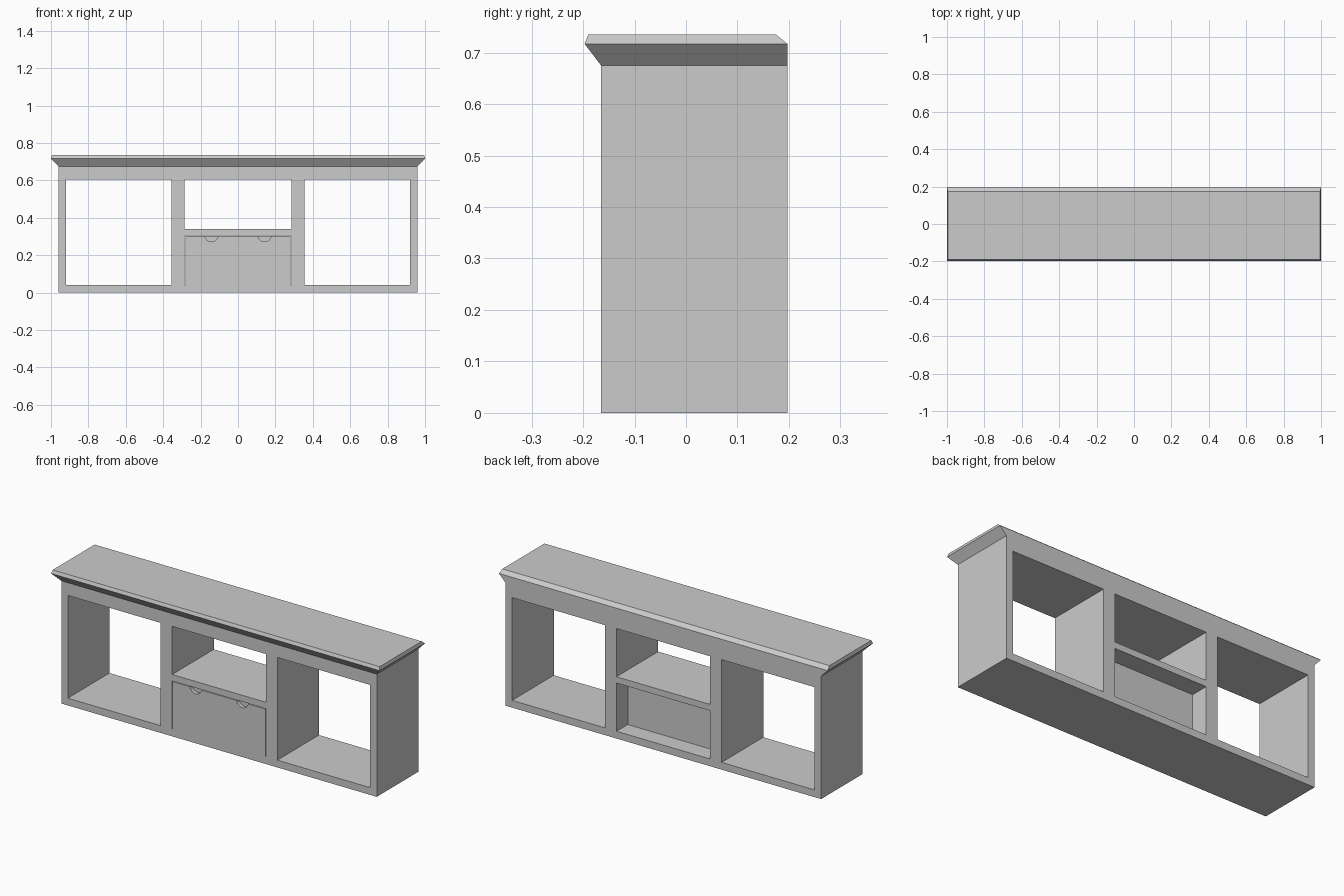
import bpy, bmesh
from math import pi

cube = bpy.data.objects.get("Cube")
if cube:
    bpy.data.objects.remove(cube, do_unlink=True)

# Single painted finish
GREY = (0.6, 0.6, 0.6, 1)
paint = bpy.data.materials.new("grey_paint")
paint.use_nodes = True
paint.diffuse_color = GREY
paint.node_tree.nodes["Principled BSDF"].inputs["Base Color"].default_value = GREY

FRONT, BACK = -0.165, 0.197


def finish(name, bm):
    bmesh.ops.recalc_face_normals(bm, faces=bm.faces[:])
    mesh = bpy.data.meshes.new(name)
    bm.to_mesh(mesh)
    bm.free()
    mesh.materials.append(paint)
    obj = bpy.data.objects.new(name, mesh)
    bpy.context.collection.objects.link(obj)
    return obj


def loft(name, rings):
    """Join stacked rectangles given as (x0, x1, y0, y1, z)."""
    bm = bmesh.new()
    loops = [[bm.verts.new(p) for p in ((x0, y0, z), (x1, y0, z), (x1, y1, z), (x0, y1, z))]
             for x0, x1, y0, y1, z in rings]
    bm.faces.new(loops[0])
    bm.faces.new(loops[-1])
    for low, high in zip(loops, loops[1:]):
        for i in range(4):
            j = (i + 1) % 4
            bm.faces.new((low[i], low[j], high[j], high[i]))
    return finish(name, bm)


def box(name, x0, x1, y0, y1, z0, z1):
    return loft(name, [(x0, x1, y0, y1, z0), (x0, x1, y0, y1, z1)])


def cut(target, cutter):
    mod = target.modifiers.new("cut", "BOOLEAN")
    mod.operation = "DIFFERENCE"
    mod.solver = "EXACT"
    mod.object = cutter
    cutter.hide_render = True
    bpy.context.view_layer.objects.active = target
    bpy.ops.object.modifier_apply(modifier=mod.name)
    bpy.data.objects.remove(cutter, do_unlink=True)


# Cabinet frame with four openings running from front to back
frame = box("cabinet_frame", -0.96, 0.96, FRONT, BACK, 0, 0.675)
openings = [(-0.92, -0.355, 0.04, 0.605), (0.355, 0.92, 0.04, 0.605),
            (-0.285, 0.285, 0.34, 0.605), (-0.285, 0.285, 0.04, 0.305)]
for x0, x1, z0, z1 in openings:
    cut(frame, box("opening_cutter", x0, x1, -0.5, 0.5, z0, z1))

# Flared top board, flush with the back of the cabinet
loft("top_board", [(-0.96, 0.96, FRONT, BACK, 0.675),
                   (-1.0, 1.0, -0.197, BACK, 0.717),
                   (-0.995, 0.995, -0.19, 0.175, 0.735)])

# Two deep drawers with half-round finger notches
for side, label in ((-1, "right"), (1, "left")):
    x0, x1 = sorted((side * 0.001, side * 0.282))
    drawer = box(label + "_drawer", x0, x1, FRONT, 0.1, 0.04, 0.302)
    bpy.ops.mesh.primitive_cylinder_add(vertices=24, radius=0.036, depth=0.04,
                                        location=(side * 0.142, FRONT, 0.308),
                                        rotation=(pi / 2, 0, 0))
    cut(drawer, bpy.context.object)
